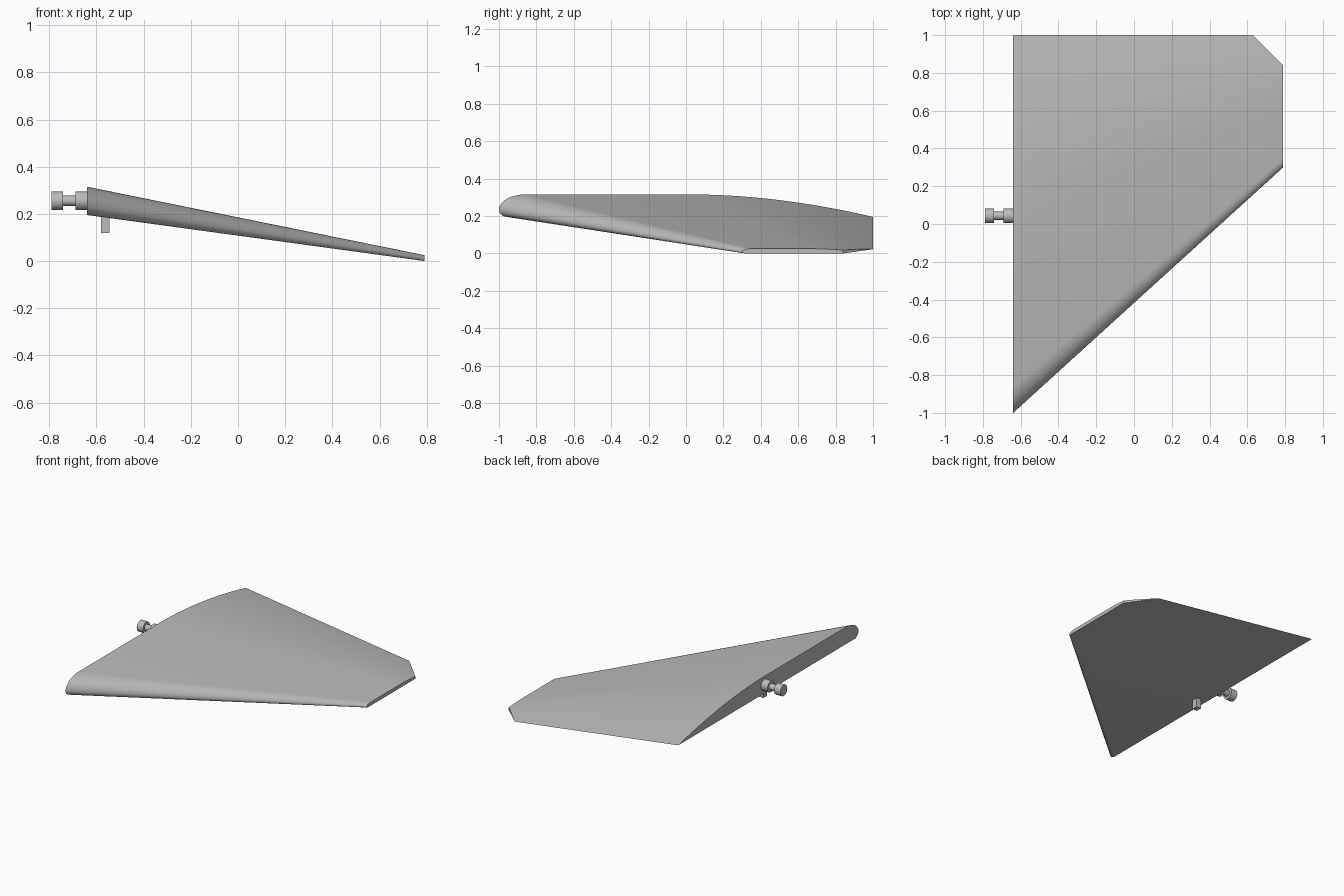
import bpy, bmesh, math
from mathutils import Vector

cube = bpy.data.objects.get("Cube")
if cube:
    bpy.data.objects.remove(cube, do_unlink=True)

grey = bpy.data.materials.new("plain grey")
grey.use_nodes = True
colour = (0.5, 0.5, 0.5, 1)
grey.diffuse_color = colour
grey.node_tree.nodes["Principled BSDF"].inputs["Base Color"].default_value = colour


def finish(name, bm, smooth=True):
    bmesh.ops.recalc_face_normals(bm, faces=bm.faces)
    mesh = bpy.data.meshes.new(name)
    bm.to_mesh(mesh)
    bm.free()
    mesh.materials.append(grey)
    obj = bpy.data.objects.new(name, mesh)
    bpy.context.collection.objects.link(obj)
    if smooth:
        bpy.ops.object.select_all(action="DESELECT")
        obj.select_set(True)
        bpy.context.view_layer.objects.active = obj
        bpy.ops.object.shade_smooth_by_angle(angle=math.radians(35))
    return obj


# Fin section: chord 0 (nose) to 2 (trailing edge), height 0 to 1
NOSE_MID = 0.32


def section(steps=10):
    pts = []
    for i in range(steps):                      # lower nose
        a = math.pi / 2 * i / steps
        pts.append((0.045 * (1 - math.sin(a)), NOSE_MID * (1 - math.cos(a))))
    for i in range(steps + 1):                  # upper nose
        a = math.pi / 2 * i / steps
        pts.append((0.14 * (1 - math.cos(a)), NOSE_MID + (1 - NOSE_MID) * math.sin(a)))
    for i in range(14):                         # flat top, then falling curve
        t = i / 14
        pts.append((1.03 + 0.97 * t, 1 - t ** 1.9))
    pts.append((2.0, 0.0))
    return pts


# Fin: loft between root and tip sections
bm = bmesh.new()
rings = []
for x, chord, base, thick in ((-0.64, 1.0, 0.195, 0.12), (0.79, 0.35, 0.0, 0.025)):
    rings.append([bm.verts.new((x, 1 - chord * (2 - c), base + thick * h))
                  for c, h in section()])
root, tip = rings
n = len(root)
for i in range(n):
    j = (i + 1) % n
    bm.faces.new((root[i], root[j], tip[j], tip[i]))
bm.faces.new(root)
bm.faces.new(tip)

# Clipped rear tip corner
cut = bmesh.ops.bisect_plane(
    bm, geom=bm.verts[:] + bm.edges[:] + bm.faces[:],
    plane_co=Vector((0.63, 1, 0)), plane_no=Vector((1, 1, 0)), clear_outer=True)
open_edges = [e for e in bm.edges if e.is_boundary]
bmesh.ops.holes_fill(bm, edges=open_edges, sides=0)
finish("fin", bm)

# Pivot spool on the root face, lathed about the x direction
bm = bmesh.new()
outline = [(-0.79, 0), (-0.79, 0.039), (-0.742, 0.039), (-0.742, 0.022),
           (-0.69, 0.022), (-0.69, 0.039), (-0.635, 0.039), (-0.635, 0)]
centre = Vector((0, 0.043, 0.255))
verts = [bm.verts.new(centre + Vector((x, 0, r))) for x, r in outline]
edges = [bm.edges.new(pair) for pair in zip(verts, verts[1:])]
bmesh.ops.spin(bm, geom=verts + edges, cent=centre, axis=(1, 0, 0),
               angle=math.tau, steps=28)
bmesh.ops.remove_doubles(bm, verts=bm.verts, dist=0.0005)
finish("pivot_spool", bm)

# Control lug under the root
bm = bmesh.new()
bmesh.ops.create_cube(bm, size=1)
bmesh.ops.scale(bm, verts=bm.verts, vec=(0.036, 0.04, 0.09))
bmesh.ops.translate(bm, verts=bm.verts, vec=(-0.563, -0.05, 0.163))
finish("control_lug", bm, smooth=False)
